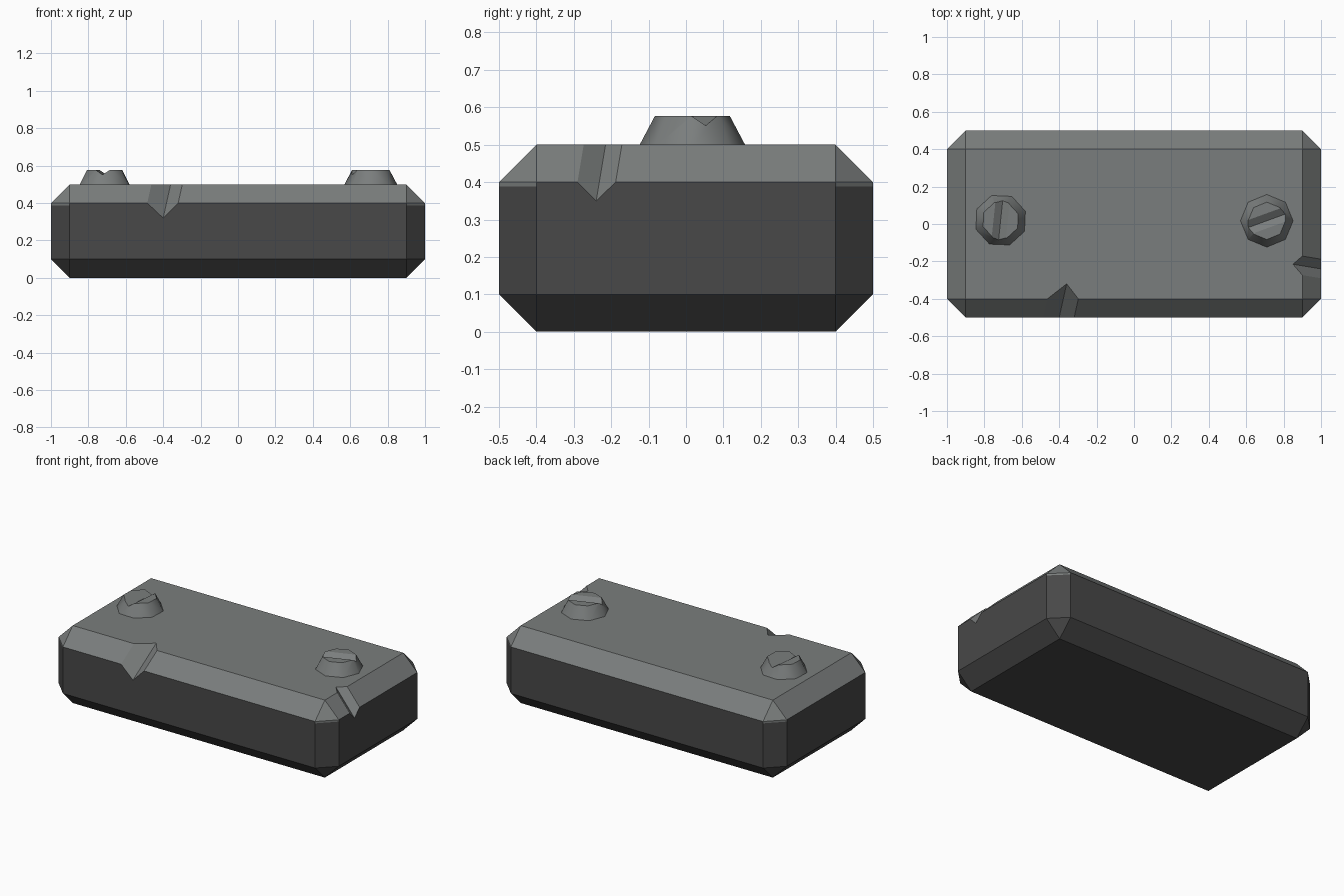
import bpy, bmesh, math
from mathutils import Vector, Matrix

if "Cube" in bpy.data.objects:
    bpy.data.objects.remove(bpy.data.objects["Cube"])

light = bpy.data.materials.new("cool_grey")
light.diffuse_color = (0.195, 0.207, 0.205, 1)
light.use_nodes = True
light.node_tree.nodes["Principled BSDF"].inputs["Base Color"].default_value = light.diffuse_color
dark = bpy.data.materials.new("dark_grey")
dark.diffuse_color = (0.065, 0.065, 0.065, 1)
dark.use_nodes = True
dark.node_tree.nodes["Principled BSDF"].inputs["Base Color"].default_value = dark.diffuse_color


def make(name, bm):
    bmesh.ops.recalc_face_normals(bm, faces=bm.faces[:])
    me = bpy.data.meshes.new(name)
    bm.to_mesh(me)
    bm.free()
    me.materials.append(light)
    ob = bpy.data.objects.new(name, me)
    bpy.context.collection.objects.link(ob)
    return ob


def prism(name, section, offset):
    """Closed prism: a section swept along an offset vector."""
    bm = bmesh.new()
    face = bm.faces.new([bm.verts.new(p) for p in section])
    new = bmesh.ops.extrude_face_region(bm, geom=[face])["geom"]
    bmesh.ops.translate(bm, vec=offset,
                        verts=[v for v in new if isinstance(v, bmesh.types.BMVert)])
    if not face.is_valid:
        bmesh.ops.holes_fill(bm, edges=bm.edges[:])
    return make(name, bm)


def cut(target, cutter):
    mod = target.modifiers.new("cut", 'BOOLEAN')
    mod.operation = 'DIFFERENCE'
    mod.solver = 'EXACT'
    mod.object = cutter
    bpy.context.view_layer.objects.active = target
    bpy.ops.object.modifier_apply(modifier=mod.name)
    bpy.data.objects.remove(cutter, do_unlink=True)


def notch(target, start, end, left, right):
    """V groove: valley from start to end, sides through left and right."""
    a, b = Vector(start), Vector(end)
    d = b - a
    base = a - d * 0.5
    section = [base, base + 2 * (Vector(left) - a), base + 2 * (Vector(right) - a)]
    cut(target, prism("notch_cutter", section, d * 2))


# Chamfered block
bm = bmesh.new()
bmesh.ops.create_cube(bm, size=1, matrix=Matrix.Translation((0, 0, 0.25))
                      @ Matrix.Diagonal((2, 1, 0.5, 1)))
bmesh.ops.bevel(bm, geom=bm.edges[:], offset=0.1, offset_type='OFFSET',
                segments=1, profile=0.5, affect='EDGES')

# Split the upright corner chamfers just below the top, for the colour border
bm.normal_update()
corners = [f for f in bm.faces
           if abs(f.normal.z) < 0.01 and abs(f.normal.x) > 0.1 and abs(f.normal.y) > 0.1]
geom = set(corners)
for f in corners:
    geom.update(f.edges)
    geom.update(f.verts)
bmesh.ops.bisect_plane(bm, geom=list(geom), plane_co=(0, 0, 0.388), plane_no=(0, 0, 1))

# Dark sides and underside, light top and upper chamfers
for f in bm.faces:
    f.material_index = int(f.calc_center_median().z < 0.38)
block = make("block", bm)
block.data.materials.append(dark)

# Chips in the front and right top edges
notch(block, (-0.40, -0.5, 0.32), (-0.36, -0.32, 0.5),
      (-0.485, -0.5, 0.40), (-0.32, -0.5, 0.40))
notch(block, (1, -0.24, 0.35), (0.85, -0.215, 0.5),
      (1, -0.29, 0.40), (1, -0.188, 0.40))


# Tapered eight-sided screw heads with a V slot
def screw(name, x, y, turn, slot_angle):
    bm = bmesh.new()
    bmesh.ops.create_cone(bm, cap_ends=True, segments=8, radius1=0.145, radius2=0.1,
                          depth=0.085, matrix=Matrix.Translation((x, y, 0.5345))
                          @ Matrix.Rotation(math.radians(turn), 4, 'Z'))
    for f in bm.faces:
        f.smooth = len(f.verts) == 4
    head = make(name, bm)
    t = math.radians(slot_angle)
    along = Vector((math.cos(t), math.sin(t), 0))
    side = Vector((-along.y, along.x, 0))
    bottom = Vector((x, y, 0.551)) - along * 0.2
    up = Vector((0, 0, 0.052))
    cut(head, prism("slot_cutter",
                    [bottom, bottom + side * 0.076 + up, bottom - side * 0.076 + up],
                    along * 0.4))


screw("left_screw", -0.713, 0.02, 20, 84)
screw("right_screw", 0.71, 0.017, 0, 20)
